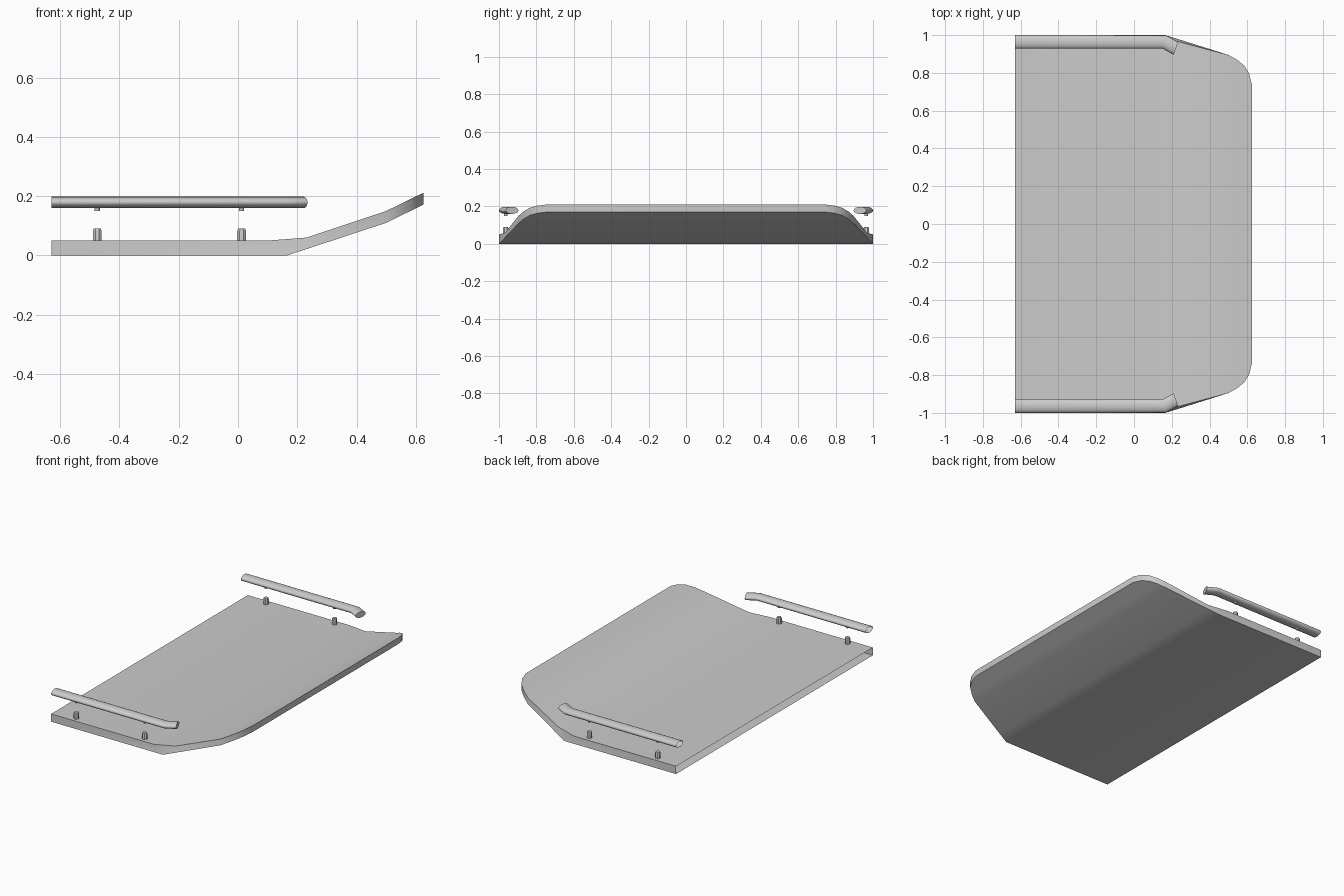
import bpy, bmesh, math

cube = bpy.data.objects.get("Cube")
if cube:
    bpy.data.objects.remove(cube, do_unlink=True)

grey = bpy.data.materials.new("light_grey")
grey.use_nodes = True
colour = (0.6, 0.6, 0.6, 1)
grey.diffuse_color = colour
grey.node_tree.nodes["Principled BSDF"].inputs["Base Color"].default_value = colour


def finish(name, bm):
    bmesh.ops.recalc_face_normals(bm, faces=bm.faces)
    mesh = bpy.data.meshes.new(name)
    bm.to_mesh(mesh)
    bm.free()
    mesh.materials.append(grey)
    obj = bpy.data.objects.new(name, mesh)
    bpy.context.collection.objects.link(obj)
    bpy.ops.object.select_all(action='DESELECT')
    obj.select_set(True)
    bpy.context.view_layer.objects.active = obj
    bpy.ops.object.shade_smooth_by_angle(angle=math.radians(35))
    return obj


def loft(name, rings, cap_start=False, cap_end=False):
    """Skin a list of closed rings."""
    bm = bmesh.new()
    loops = [[bm.verts.new(p) for p in ring] for ring in rings]
    for a, b in zip(loops, loops[1:]):
        for i in range(len(a)):
            j = (i + 1) % len(a)
            bm.faces.new((a[i], a[j], b[j], b[i]))
    if cap_start:
        bm.faces.new(loops[0])
    if cap_end:
        bm.faces.new(loops[-1])
    return finish(name, bm)


# Board: hollow slab, open along the straight edge, upturned at the other
# Each station: (x, half width, z) above and below
nose = [(0.5, 0.895), (0.545, 0.87), (0.585, 0.837), (0.61, 0.795), (0.625, 0.735)]
top = [(-0.63, 1, 0.05), (0.1, 1, 0.05), (0.23, 0.967, 0.06)]
bottom = [(-0.63, 1, 0), (0.165, 1, 0), (0.23, 0.98, 0.021)]
for x, w in nose:
    rise = (x - 0.5) * 0.49
    top.append((x, w, 0.15 + rise))
    bottom.append((x, w, 0.11 + rise))
rings = [[(tx, -tw, tz), (tx, tw, tz), (bx, bw, bz), (bx, -bw, bz)]
         for (tx, tw, tz), (bx, bw, bz) in zip(top, bottom)]
loft("board", rings, cap_end=True)


def oval(x, y, turn, sides=20):
    """Flattened cross-section of a rail, turned about z."""
    ring = []
    for i in range(sides):
        a = math.tau * i / sides
        across = 0.036 * math.cos(a)
        ring.append((x + across * math.sin(turn), y + across * math.cos(turn),
                     0.179 + 0.019 * math.sin(a)))
    return ring


def stud(name, x, y, levels, sides):
    """Small turned peg from (radius, z) levels."""
    rings = [[(x + r * math.cos(math.tau * (i + 0.5) / sides),
               y + r * math.sin(math.tau * (i + 0.5) / sides), z)
              for i in range(sides)] for r, z in levels]
    loft(name, rings, cap_start=True, cap_end=True)


for side, label in ((1, "back"), (-1, "front")):
    # Rail with its tip bent inwards
    path = [(-0.63, 0.964, 0), (0.16, 0.964, 0.25), (0.222, 0.93, 0.35)]
    loft(label + "_rail", [[(px, side * py, pz) for px, py, pz in oval(*p)] for p in path],
         cap_end=True)
    # Posts on the board and pins below the rail
    for x, place in ((-0.475, "rear"), (0.012, "fore")):
        y = side * 0.964
        stud(f"{label}_{place}_post", x, y,
             [(0.016, 0.045), (0.016, 0.082), (0.013, 0.09)], 8)
        stud(f"{label}_{place}_pin", x, y, [(0.009, 0.15), (0.009, 0.168)], 12)
